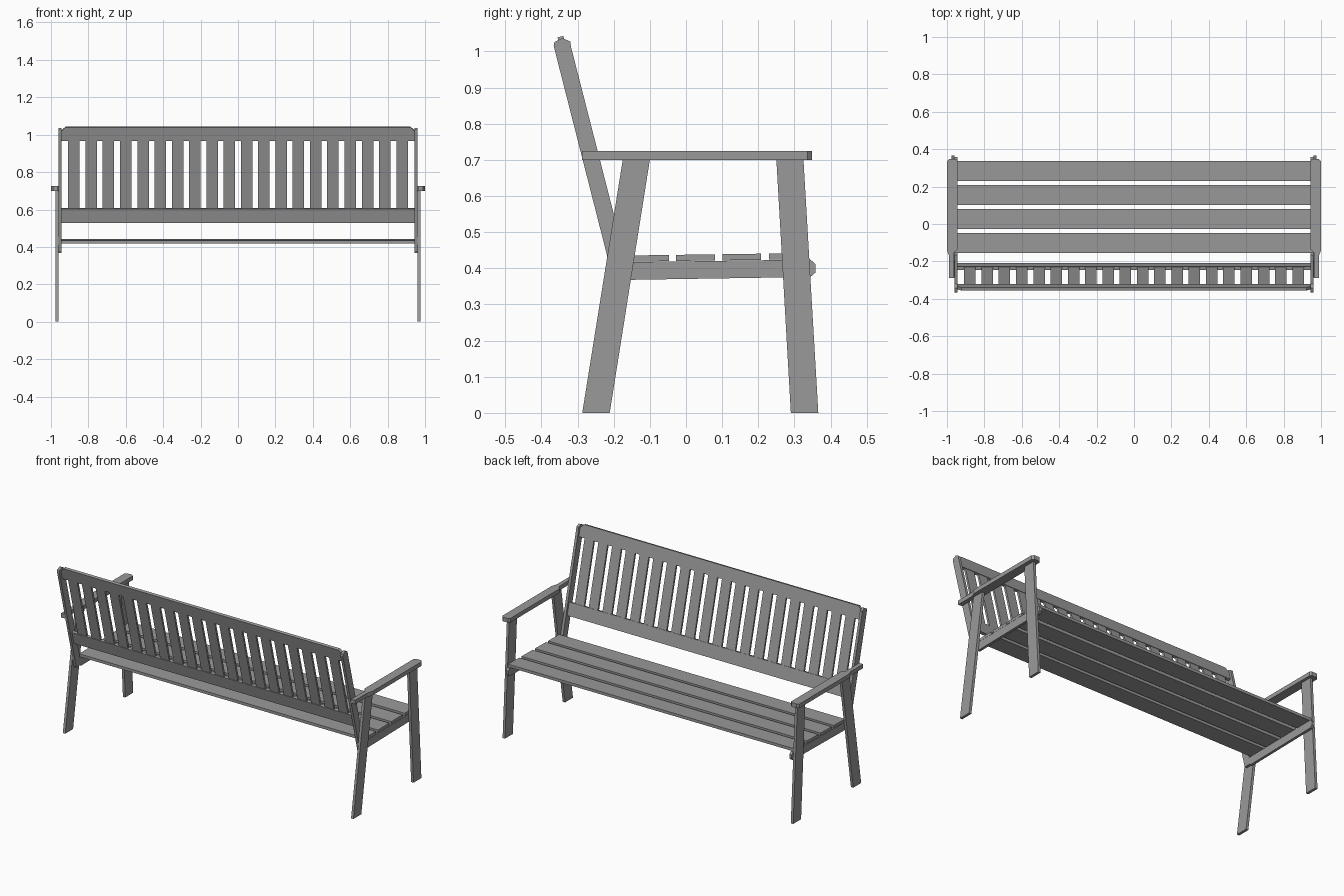
import bpy, bmesh, math
from mathutils import Matrix

if "Cube" in bpy.data.objects:
    bpy.data.objects.remove(bpy.data.objects["Cube"])

wood = bpy.data.materials.new("dark_grey_wood")
wood.diffuse_color = (0.32, 0.32, 0.32, 1)
wood.use_nodes = True
wood.node_tree.nodes["Principled BSDF"].inputs["Base Color"].default_value = wood.diffuse_color


def prism(name, profile, lo, hi, to3d, mirror=False):
    """Extrude a closed 2D profile from lo to hi; to3d maps (a, b, depth) to xyz."""
    bm = bmesh.new()
    face = bm.faces.new([bm.verts.new(to3d(a, b, lo)) for a, b in profile])
    ext = bmesh.ops.extrude_face_region(bm, geom=[face], use_keep_orig=True)
    moved = [v for v in ext["geom"] if isinstance(v, bmesh.types.BMVert)]
    bmesh.ops.translate(bm, verts=moved, vec=to3d(0, 0, hi - lo))
    bmesh.ops.recalc_face_normals(bm, faces=bm.faces)
    mesh = bpy.data.meshes.new(name)
    bm.to_mesh(mesh)
    bm.free()
    mesh.materials.append(wood)
    ob = bpy.data.objects.new(name, mesh)
    bpy.context.collection.objects.link(ob)
    if mirror:
        ob.modifiers.new("mirror", 'MIRROR').use_mirror_merge = False
    return ob


def side(a, b, d):      # profile in y,z extruded along x
    return (d, a, b)


def flat(a, b, d):      # profile in x,y extruded along z
    return (a, b, d)


def upright(a, b, d):   # profile in x,z extruded along y
    return (a, d, b)


# legs
prism("back_leg", [(-0.287, 0), (-0.211, 0), (-0.10, 0.70), (-0.175, 0.70)],
      0.961, 0.977, side, True)
prism("front_leg", [(0.29, 0), (0.366, 0), (0.325, 0.70), (0.25, 0.70)],
      0.961, 0.977, side, True)

# seat rails with chamfered front end
prism("seat_rail", [(-0.158, 0.368), (0.344, 0.376), (0.358, 0.388), (0.358, 0.412),
                    (0.344, 0.424), (-0.17, 0.417)], 0.945, 0.961, side, True)

# leaning back posts with chamfered top
prism("back_post", [(-0.203, 0.375), (-0.155, 0.375), (-0.318, 1.012), (-0.320, 1.027),
                    (-0.342, 1.037), (-0.364, 1.026), (-0.366, 1.015)],
      0.945, 0.961, side, True)

# armrests, narrowed at the back to clear the posts
prism("armrest", [(0.944, -0.135), (0.944, 0.338), (0.954, 0.348), (0.988, 0.348),
                  (1.0, 0.336), (1.0, -0.14), (0.989, -0.17), (0.989, -0.288),
                  (0.963, -0.288), (0.963, -0.155)], 0.70, 0.725, flat, True)

# four seat slats resting on the slightly sloped rails
for i, y in enumerate((-0.154, -0.027, 0.101, 0.230)):
    z0, z1 = 0.4205 + 0.014 * y, 0.4205 + 0.014 * (y + 0.107)
    prism("seat_slat_%d" % (i + 1),
          [(y, z0), (y + 0.107, z1), (y + 0.107, z1 + 0.017), (y, z0 + 0.017)],
          -0.9605, 0.9605, side)

# backrest, built upright and then leaned back
W = 0.945
back = [
    prism("back_top_rail", [(-W, 0.999), (W, 0.999), (W, 1.052), (W - 0.022, 1.074),
                            (-W + 0.022, 1.074), (-W, 1.052)], -0.0085, 0.0085, upright),
    prism("back_bottom_rail", [(-W, 0.548), (W, 0.548), (W, 0.625), (-W, 0.625)],
          -0.0085, 0.0085, upright),
]
slats = prism("back_slats", [(-0.908, 0.624), (-0.8465, 0.624), (-0.8465, 1.0), (-0.908, 1.0)],
              -0.006, 0.006, upright)
arr = slats.modifiers.new("array", 'ARRAY')
arr.count = 20
arr.use_relative_offset = False
arr.use_constant_offset = True
arr.constant_offset_displace = (0.09234, 0, 0)
lean = Matrix.Translation((0, -0.082, 0)) @ Matrix.Rotation(math.atan(0.255), 4, 'X')
for ob in back + [slats]:
    ob.matrix_world = lean
